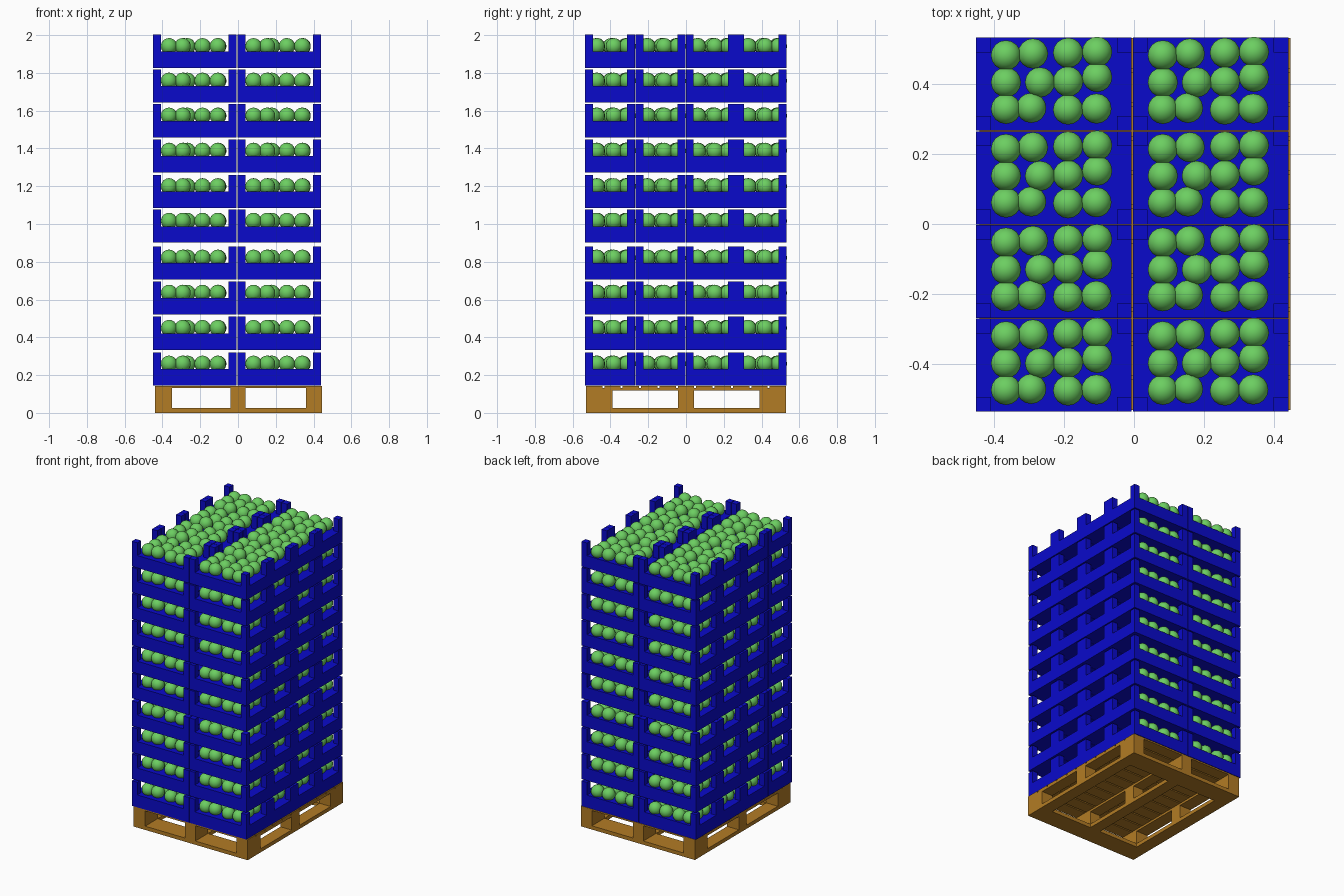
import bpy
import bmesh
from mathutils import Matrix, Vector

old = bpy.data.objects.get("Cube")
if old:
    bpy.data.objects.remove(old, do_unlink=True)


def material(name, rgb):
    mat = bpy.data.materials.new(name)
    mat.use_nodes = True
    mat.diffuse_color = (*rgb, 1)
    mat.node_tree.nodes["Principled BSDF"].inputs["Base Color"].default_value = (*rgb, 1)
    return mat


blue = material("crate blue", (0.003, 0.003, 0.60))
green = material("fruit green", (0.15, 0.62, 0.12))
wood = material("pallet wood", (0.45, 0.20, 0.018))


def add_box(bm, x0, x1, y0, y1, z0, z1):
    size = Vector((x1 - x0, y1 - y0, z1 - z0))
    centre = Vector((x0 + x1, y0 + y1, z0 + z1)) / 2
    bmesh.ops.create_cube(bm, size=1,
                          matrix=Matrix.Translation(centre) @ Matrix.Diagonal((*size, 1)))


def finish(bm, name, mat, smooth=False):
    mesh = bpy.data.meshes.new(name)
    for face in bm.faces:
        face.smooth = smooth
    bm.to_mesh(mesh)
    bm.free()
    mesh.materials.append(mat)
    return mesh


def place(name, mesh, location=(0, 0, 0)):
    obj = bpy.data.objects.new(name, mesh)
    obj.location = location
    bpy.context.collection.objects.link(obj)


# Pallet: bottom boards, blocks, stringers and slatted deck
columns = [(-0.44, -0.35), (-0.04, 0.04), (0.36, 0.446)]
rows = [(-0.53, -0.39), (-0.043, 0.043), (0.39, 0.53)]

bm = bmesh.new()
for x0, x1 in columns:
    add_box(bm, x0, x1, -0.53, 0.53, 0, 0.026)
for y0, y1 in (rows[0], rows[2]):
    for left, right in zip(columns, columns[1:]):
        add_box(bm, left[1], right[0], y0, y1, 0, 0.026)
place("pallet_bottom_boards", finish(bm, "pallet_bottom_boards", wood))

bm = bmesh.new()
for x0, x1 in columns:
    for y0, y1 in rows:
        add_box(bm, x0, x1, y0, y1, 0.026, 0.118)
place("pallet_blocks", finish(bm, "pallet_blocks", wood))

bm = bmesh.new()
for x0, x1 in columns:
    add_box(bm, x0, x1, -0.53, 0.53, 0.118, 0.133)
place("pallet_stringers", finish(bm, "pallet_stringers", wood))

bm = bmesh.new()
boards = 11
pitch = 1.07 / boards
for i in range(boards):
    y = -0.53 + i * pitch
    add_box(bm, -0.44, 0.446, y, y + pitch - 0.01, 0.133, 0.143)
place("pallet_deck", finish(bm, "pallet_deck", wood))

# Crate: low body with four square corner posts, origin at its lower corner
W, D, H, WALL, POST = 0.443, 0.265, 0.176, 0.087, 0.042
bm = bmesh.new()
add_box(bm, 0, W, 0, D, 0, WALL)
for x in (0, W - POST):
    for y in (0, D - POST):
        add_box(bm, x, x + POST, y, y + POST, WALL, H)
crate = finish(bm, "crate", blue)

# Fruit: three loosely packed rows of four balls
fruit_rows = [
    [(0.085, 0.062), (0.157, 0.065), (0.262, 0.060), (0.343, 0.063)],
    [(0.085, 0.138), (0.182, 0.138), (0.262, 0.140), (0.345, 0.153)],
    [(0.085, 0.215), (0.162, 0.220), (0.262, 0.222), (0.345, 0.225)],
]
bm = bmesh.new()
for row in fruit_rows:
    for x, y in row:
        bmesh.ops.create_uvsphere(bm, u_segments=16, v_segments=9, radius=0.0435,
                                  matrix=Matrix.Translation((x, y, 0.115)))
fruit = finish(bm, "fruit", green, smooth=True)

# Stack: ten layers of two by four crates
bases = [0.145, 0.334, 0.520, 0.706, 0.901, 1.084, 1.272, 1.458, 1.643, 1.826]
for layer, z in enumerate(bases, 1):
    for i in range(2):
        for j in range(4):
            spot = (-0.45 + i * (W + 0.004), -0.535 + j * (D + 0.002), z)
            tag = f"{layer}_{i + 1}_{j + 1}"
            place("crate_" + tag, crate, spot)
            place("fruit_" + tag, fruit, spot)
